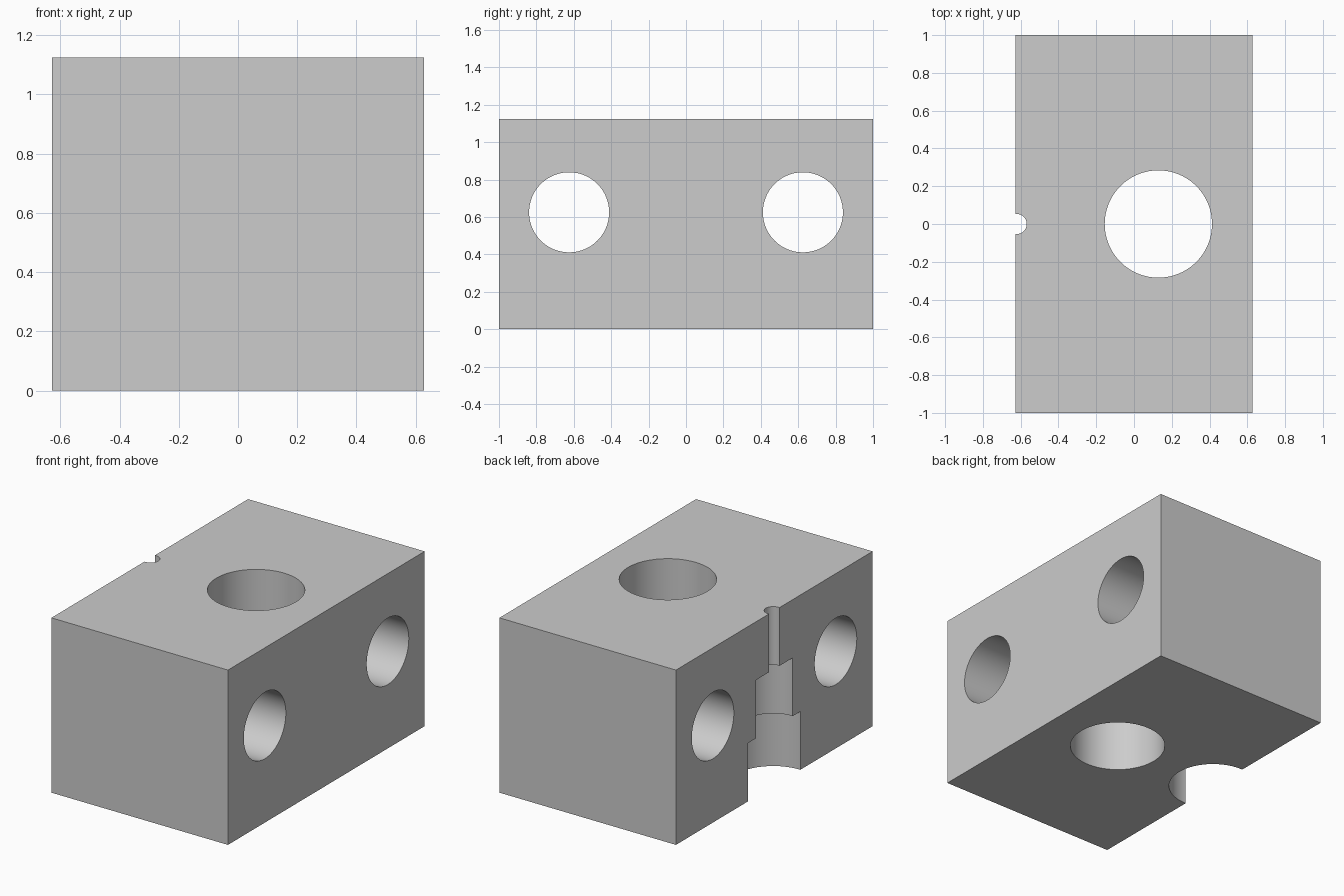
import bpy
import math

cube = bpy.data.objects.get("Cube")
if cube:
    bpy.data.objects.remove(cube, do_unlink=True)

WIDTH, LENGTH, HEIGHT = 1.257, 2.0, 1.125
NOTCH_X = -0.621

# Single plain grey finish
grey = bpy.data.materials.new("plain grey")
grey.use_nodes = True
colour = (0.604, 0.604, 0.604, 1)
grey.diffuse_color = colour
grey.node_tree.nodes["Principled BSDF"].inputs["Base Color"].default_value = colour

# Solid block
bpy.ops.mesh.primitive_cube_add(size=1, location=(0, 0, HEIGHT / 2))
block = bpy.context.object
block.name = "drilled_block"
block.scale = (WIDTH, LENGTH, HEIGHT)
bpy.ops.object.transform_apply(location=True, rotation=False, scale=True)
block.data.materials.append(grey)


def drill(radius, depth, location, rotation=(0, 0, 0)):
    """Cut a round hole out of the block."""
    bpy.ops.mesh.primitive_cylinder_add(
        vertices=96, radius=radius, depth=depth, location=location, rotation=rotation)
    cutter = bpy.context.object
    cutter.name = "hole_cutter"
    cutter.hide_render = True
    cutter.data.materials.append(grey)
    bpy.ops.object.select_all(action='DESELECT')
    block.select_set(True)
    bpy.context.view_layer.objects.active = block
    cut = block.modifiers.new("hole", 'BOOLEAN')
    cut.operation = 'DIFFERENCE'
    cut.solver = 'EXACT'
    cut.object = cutter
    bpy.ops.object.modifier_apply(modifier=cut.name)
    bpy.data.objects.remove(cutter, do_unlink=True)


# Large vertical bore
drill(0.284, 2 * HEIGHT, (0.129, 0, HEIGHT / 2))

# Two cross holes through the sides
for side in (-1, 1):
    drill(0.214, 2 * WIDTH, (0, side * 0.625, 0.625), (0, math.pi / 2, 0))

# Stepped half-round notch, narrowing upwards
for radius, top in ((0.265, 0.375), (0.187, 0.75), (0.053, HEIGHT + 0.1)):
    bottom = -0.1
    drill(radius, top - bottom, (NOTCH_X, 0, (top + bottom) / 2))

# Smooth bores with crisp edges
bpy.ops.object.shade_smooth_by_angle(angle=math.radians(30))
